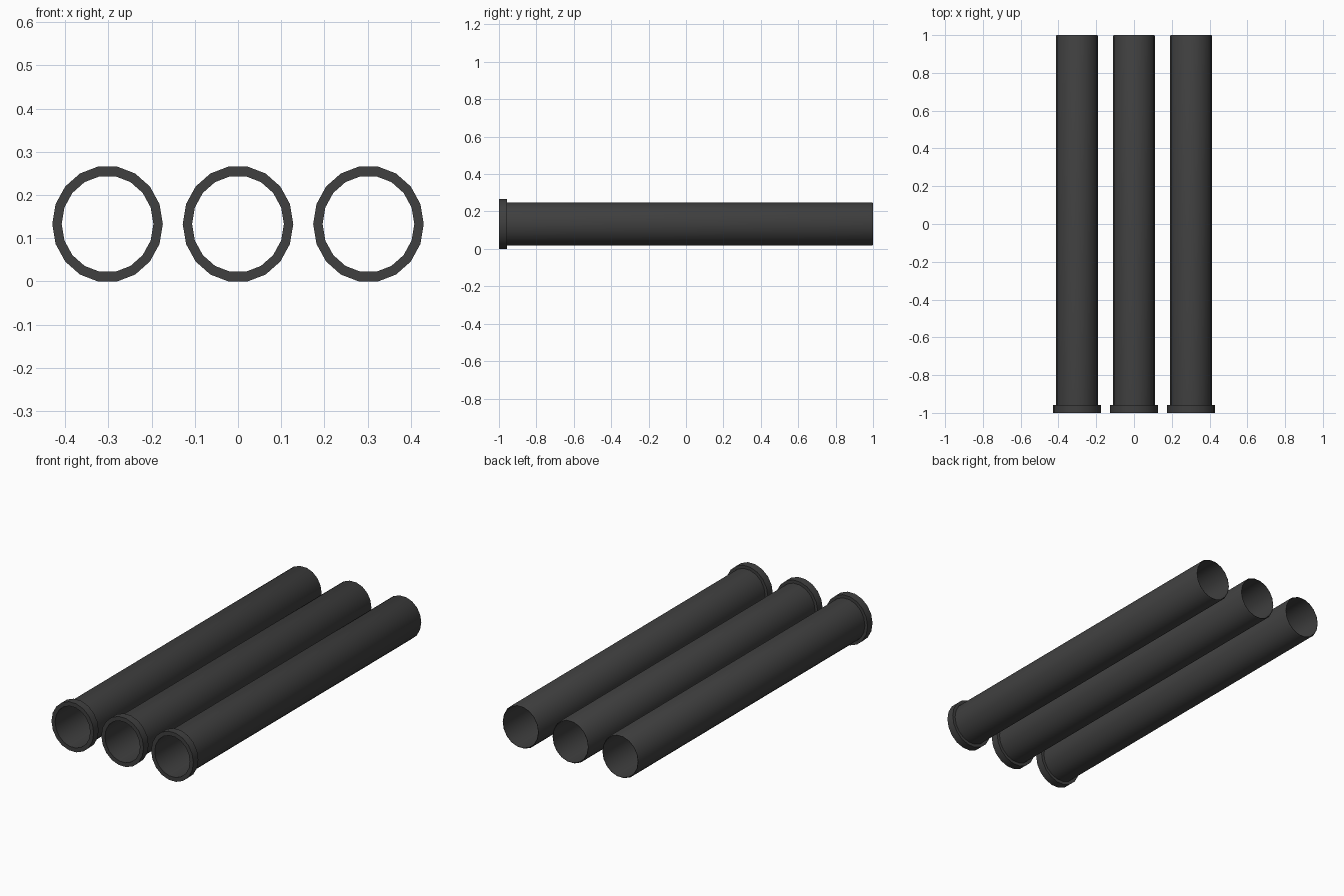
import bpy, bmesh, math

if "Cube" in bpy.data.objects:
    bpy.data.objects.remove(bpy.data.objects["Cube"])

SIDES = 18
RX, RZ = 0.128, 0.135        # collar radii (slightly oval section)
Z0 = RZ * math.cos(math.pi / SIDES)   # flat facet rests on the ground

# closed wall section: (fraction of collar radius, y)
PROFILE = [(0.83, -1.0), (1.0, -1.0), (1.0, -0.957), (0.873, -0.957),
           (0.873, 0.992), (0.845, 1.0), (0.83, 1.0)]


def make_tube(name, x):
    bm = bmesh.new()
    rings = []
    for r, y in PROFILE:
        rings.append([bm.verts.new((r * RX * math.cos(2 * math.pi * i / SIDES), y,
                                    r * RZ * math.sin(2 * math.pi * i / SIDES)))
                      for i in range(SIDES)])
    for k in range(len(rings)):
        a, b = rings[k], rings[(k + 1) % len(rings)]
        for i in range(SIDES):
            j = (i + 1) % SIDES
            bm.faces.new((a[i], a[j], b[j], b[i]))
    bmesh.ops.recalc_face_normals(bm, faces=bm.faces)
    mesh = bpy.data.meshes.new(name)
    bm.to_mesh(mesh)
    bm.free()
    mesh.materials.append(mat)
    ob = bpy.data.objects.new(name, mesh)
    ob.location = (x, 0, Z0)
    bpy.context.collection.objects.link(ob)
    bpy.ops.object.select_all(action='DESELECT')
    ob.select_set(True)
    bpy.context.view_layer.objects.active = ob
    bpy.ops.object.shade_smooth_by_angle(angle=math.radians(30))


# dark grey pipe material
mat = bpy.data.materials.new("dark_grey")
mat.diffuse_color = (0.05, 0.05, 0.05, 1)
mat.use_nodes = True
mat.node_tree.nodes["Principled BSDF"].inputs["Base Color"].default_value = mat.diffuse_color

# three parallel open pipes with a front collar
for name, x in (("left_pipe", -0.302), ("middle_pipe", 0), ("right_pipe", 0.302)):
    make_tube(name, x)
